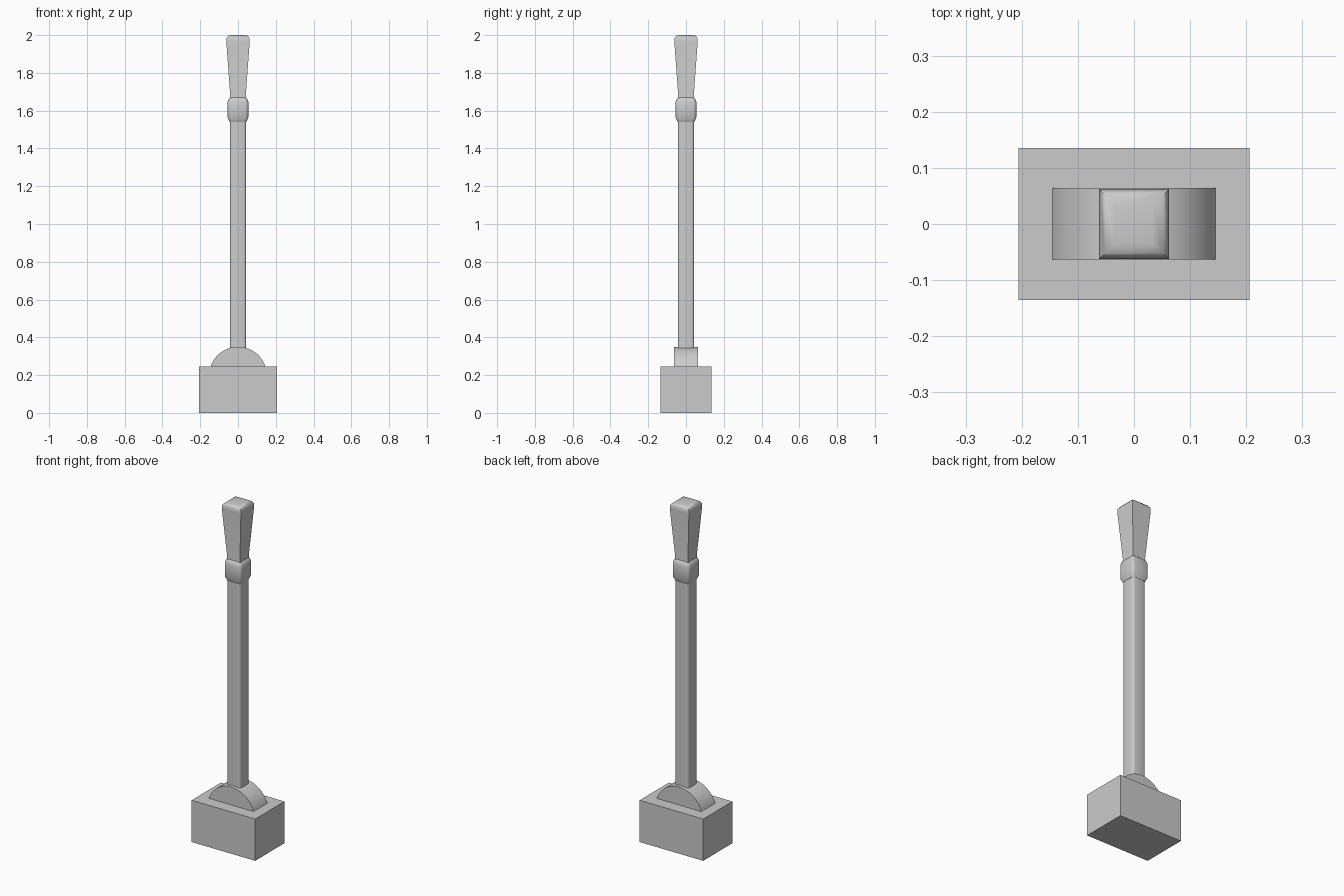
import bpy, bmesh, math

if "Cube" in bpy.data.objects:
    bpy.data.objects.remove(bpy.data.objects["Cube"])


def finish(name, bm, angle=30):
    bmesh.ops.recalc_face_normals(bm, faces=bm.faces)
    mesh = bpy.data.meshes.new(name)
    bm.to_mesh(mesh)
    bm.free()
    ob = bpy.data.objects.new(name, mesh)
    bpy.context.collection.objects.link(ob)
    bpy.ops.object.select_all(action='DESELECT')
    bpy.context.view_layer.objects.active = ob
    ob.select_set(True)
    bpy.ops.object.shade_smooth_by_angle(angle=math.radians(angle))
    return ob


def section(half, radius, steps=3):
    """Square outline with optional rounded corners."""
    if radius == 0:
        return [(half, half), (-half, half), (-half, -half), (half, -half)]
    c = half - radius
    pts = []
    for q, (sx, sy) in enumerate([(1, 1), (-1, 1), (-1, -1), (1, -1)]):
        for i in range(steps + 1):
            a = math.pi / 2 * (q + i / steps)
            pts.append((sx * c + radius * math.cos(a), sy * c + radius * math.sin(a)))
    return pts


def loft(name, rings, rounding=0.0, angle=30):
    """Stack square sections given as (z, half width)."""
    bm = bmesh.new()
    loops = [[bm.verts.new((x, y, z)) for x, y in section(h, h * rounding)]
             for z, h in rings]
    for lo, hi in zip(loops, loops[1:]):
        n = len(lo)
        for i in range(n):
            j = (i + 1) % n
            bm.faces.new((lo[i], lo[j], hi[j], hi[i]))
    bm.faces.new(loops[0])
    bm.faces.new(loops[-1])
    return finish(name, bm, angle)


# Base block
bm = bmesh.new()
bmesh.ops.create_cube(bm, size=1)
bmesh.ops.scale(bm, vec=(0.412, 0.27, 0.245), verts=bm.verts)
bmesh.ops.translate(bm, vec=(0, 0, 0.1225), verts=bm.verts)
finish("base_block", bm)

# Curved pivot housing: a disc segment extruded along y
half, low, top = 0.145, 0.245, 0.35
rise = top - low
r = (half ** 2 + rise ** 2) / (2 * rise)
sweep = math.asin(half / r)
bm = bmesh.new()
arc = []
for i in range(25):
    a = sweep * (i / 12 - 1)
    arc.append(bm.verts.new((r * math.sin(a), -0.063, top - r + r * math.cos(a))))
face = bm.faces.new(arc)
new = bmesh.ops.extrude_face_region(bm, geom=[face])["geom"]
bmesh.ops.translate(bm, vec=(0, 0.127, 0),
                    verts=[v for v in new if isinstance(v, bmesh.types.BMVert)])
finish("pivot_housing", bm)

# Lever shaft, collar and flared grip
loft("lever_shaft", [(0.33, 0.043), (1.56, 0.043)], 0.3, 40)
loft("collar", [(1.54, 0.044), (1.565, 0.055), (1.645, 0.055),
                (1.662, 0.050), (1.672, 0.040)], 0.3, 40)
loft("grip", [(1.655, 0.045), (1.678, 0.041), (1.968, 0.062), (1.985, 0.060),
              (1.996, 0.052), (2.0, 0.034)], 0, 50)
